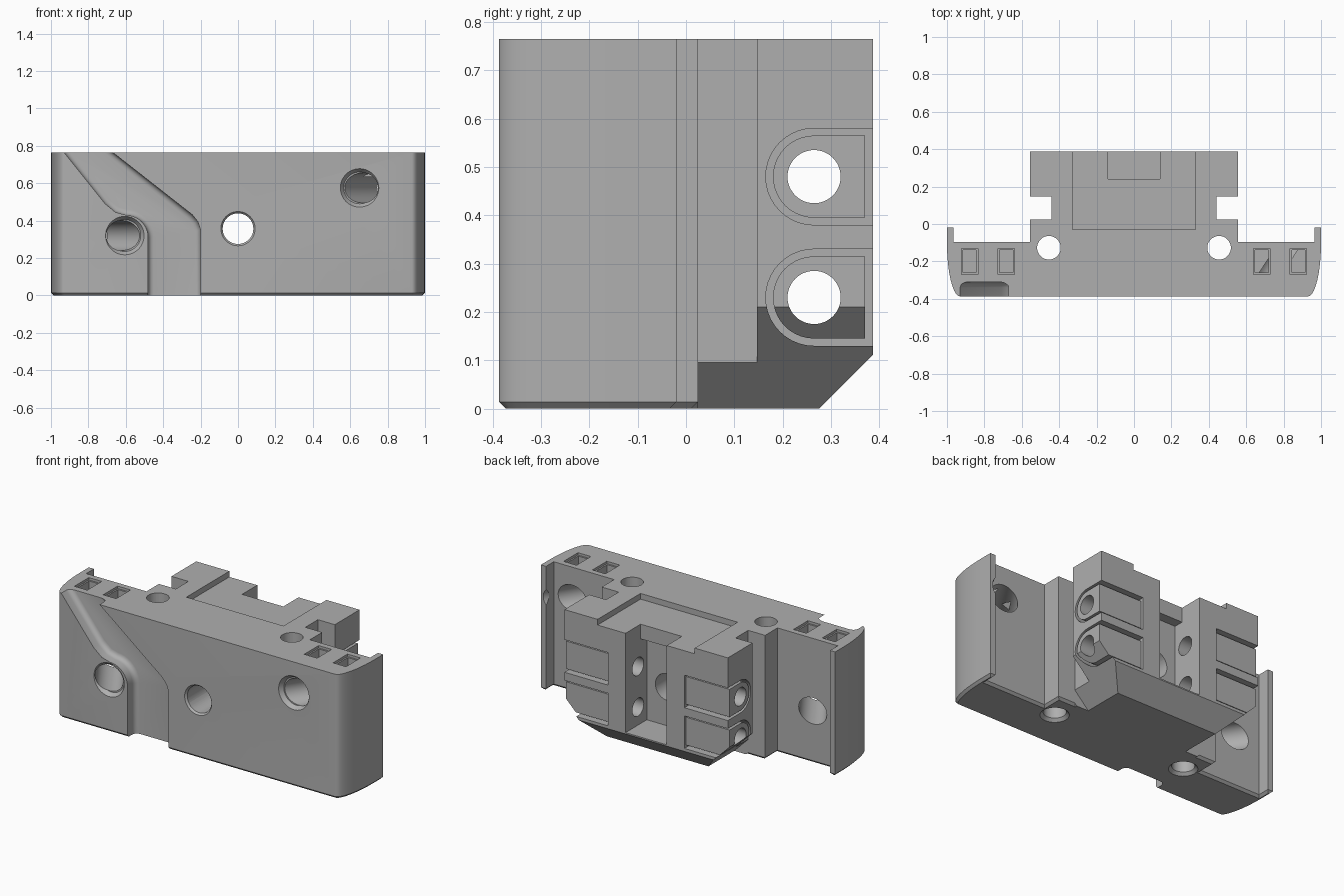
import bpy, bmesh, math
from mathutils import Vector

cube = bpy.data.objects.get("Cube")
if cube:
    bpy.data.objects.remove(cube, do_unlink=True)

H = 0.765   # height
D = 0.387   # half depth

grey = bpy.data.materials.new("machined_grey")
grey.use_nodes = True
colour = (0.43, 0.43, 0.43, 1)
grey.diffuse_color = colour
grey.node_tree.nodes["Principled BSDF"].inputs["Base Color"].default_value = colour


def to_object(bm, name):
    bmesh.ops.recalc_face_normals(bm, faces=bm.faces[:])
    mesh = bpy.data.meshes.new(name)
    bm.to_mesh(mesh)
    bm.free()
    mesh.materials.append(grey)
    ob = bpy.data.objects.new(name, mesh)
    bpy.context.collection.objects.link(ob)
    return ob


def prism(name, points, sweep, bevel=0, pick=None, segments=1):
    """Extrude a closed outline along sweep; optionally bevel the picked edges."""
    bm = bmesh.new()
    face = bm.faces.new([bm.verts.new(p) for p in points])
    ext = bmesh.ops.extrude_face_region(bm, geom=[face])["geom"]
    bmesh.ops.translate(bm, vec=sweep, verts=[g for g in ext if isinstance(g, bmesh.types.BMVert)])
    bmesh.ops.recalc_face_normals(bm, faces=bm.faces[:])
    if bevel:
        edges = [e for e in bm.edges if all(pick(v.co) for v in e.verts)]
        bmesh.ops.bevel(bm, geom=edges, offset=bevel, segments=segments, profile=0.5, affect='EDGES')
    return to_object(bm, name)


def box(name, x0, x1, y0, y1, z0, z1):
    return prism(name, [(x0, y0, z0), (x1, y0, z0), (x1, y1, z0), (x0, y1, z0)], (0, 0, z1 - z0))


def rod(name, start, end, r1, r2=None):
    """Cylinder or cone between two points."""
    start, end = Vector(start), Vector(end)
    axis = end - start
    bm = bmesh.new()
    bmesh.ops.create_cone(bm, cap_ends=True, segments=48, radius1=r1,
                          radius2=r1 if r2 is None else r2, depth=axis.length)
    bm.transform(axis.to_track_quat('Z', 'Y').to_matrix().to_4x4())
    bmesh.ops.translate(bm, vec=(start + end) / 2, verts=bm.verts[:])
    return to_object(bm, name)


def combine(target, tool, operation='DIFFERENCE'):
    mod = target.modifiers.new("combine", 'BOOLEAN')
    mod.operation, mod.solver, mod.object = operation, 'EXACT', tool
    bpy.context.view_layer.objects.active = target
    bpy.ops.object.modifier_apply(modifier=mod.name)
    bpy.data.objects.remove(tool, do_unlink=True)


def arc(cx, cy, r, a0, a1, n):
    return [(cx + r * math.cos(math.radians(a0 + (a1 - a0) * i / n)),
             cy + r * math.sin(math.radians(a0 + (a1 - a0) * i / n))) for i in range(n + 1)]


# Body: plan outline with curved ends, flanges, side notches and rear block
curve = [(0.93 + 0.07 * math.sin(t * math.pi / 20), -0.1 - (D - 0.1) * math.cos(t * math.pi / 20))
         for t in range(11)]
half = curve + [(1, -0.02), (0.965, -0.02), (0.965, -0.095), (0.555, -0.095), (0.555, 0.025),
                (0.44, 0.025), (0.44, 0.147), (0.555, 0.147), (0.555, D)]
outline = half + [(-x, y) for x, y in reversed(half)]
body = prism("mounting_block", [(x, y, 0) for x, y in outline], (0, 0, H),
             0.014, lambda c: c.z < 0.001)

# Captured side inserts: U-shaped pocket with a smaller U-shaped boss inside
for s in (-1, 1):
    for z in (0.23, 0.48):
        for r, rear, op in ((0.1, 0.42, 'DIFFERENCE'), (0.085, 0.37, 'UNION')):
            u = arc(0.265, z, r, 90, 270, 20) + [(rear, z - r), (rear, z + r)]
            inner, outer = (0.26, 0.6) if op == 'DIFFERENCE' else (0.25, 0.555)
            combine(body, prism("insert", [(s * inner, y, h) for y, h in u],
                                (s * (outer - inner), 0, 0)), op)

# Bottom slopes of the rear block, sides and back
for s in (-1, 1):
    combine(body, prism("side_slope", [(s * 0.245, 0.025, -0.1), (s * 0.745, 0.025, 0.4),
                                       (s * 0.745, 0.025, -0.1)], (0, 0.6, 0)))
combine(body, prism("rear_slope", [(-0.8, 0.175, -0.1), (-0.8, 0.575, 0.3), (-0.8, 0.575, -0.1)],
                    (1.6, 0, 0)))

# Lowered centre of the top, rear slot and the cavity below it
combine(body, box("top_step", -0.33, 0.33, -0.03, 0.5, H - 0.035, 1))
combine(body, box("rear_slot", -0.14, 0.14, 0.24, 0.5, 0.12, 1))
combine(body, box("rear_cavity", -0.14, 0.14, 0.18, 0.5, 0.12, 0.64))

# Cross holes through the rear block
for z in (0.23, 0.48):
    combine(body, rod("cross_hole", (-0.8, 0.265, z), (0.8, 0.265, z), 0.055))

# Diagonal channel on the front with rounded floor corners
left = [(-0.48, -0.1)] + arc(-0.6, 0.31, 0.12, 0, 90, 10) + [(-0.655, 0.445), (-0.71, 0.49),
                                                           (-0.93, H), (-1.01, 0.87)]
right = [(-0.535, 0.87), (-0.67, H), (-0.245, 0.432), (-0.215, 0.395), (-0.2, 0.35), (-0.2, -0.1)]
combine(body, prism("channel", [(x, -0.5, z) for x, z in left + right], (0, 0.19, 0),
                    0.03, lambda c: c.y > -0.32, 4))

# Front holes: one straight, two slanted outwards, each with a small countersink
combine(body, rod("centre_hole", (0, -0.6, 0.357), (0, 0.3, 0.357), 0.082))
combine(body, rod("centre_sink", (0, -D - 0.01, 0.357), (0, -D + 0.02, 0.357), 0.1, 0.075))
for x, z in ((-0.605, 0.32), (0.65, 0.575)):
    s = math.copysign(1, x)
    combine(body, rod("slanted_hole", (x - s * 0.13, -D - 0.2, z), (x + s * 0.325, 0.113, z), 0.08))
    combine(body, rod("slanted_sink", (x, -D - 0.01, z), (x, -D + 0.025, z), 0.11, 0.085))

for s in (-1, 1):
    # Vertical through holes with a countersink underneath
    combine(body, rod("vertical_hole", (s * 0.455, -0.127, -0.1), (s * 0.455, -0.127, 1), 0.063))
    combine(body, rod("vertical_sink", (s * 0.455, -0.127, -0.01), (s * 0.455, -0.127, 0.02), 0.09, 0.06))
    # Rectangular sockets in the top
    for x in (0.683, 0.879):
        combine(body, box("socket", s * x - 0.035, s * x + 0.035, -0.26, -0.14, H - 0.13, 1))
        combine(body, box("socket_rim", s * x - 0.044, s * x + 0.044, -0.27, -0.13, H - 0.015, 1))

bpy.ops.object.select_all(action='DESELECT')
body.select_set(True)
bpy.context.view_layer.objects.active = body
bpy.ops.object.shade_smooth_by_angle(angle=math.radians(30))
